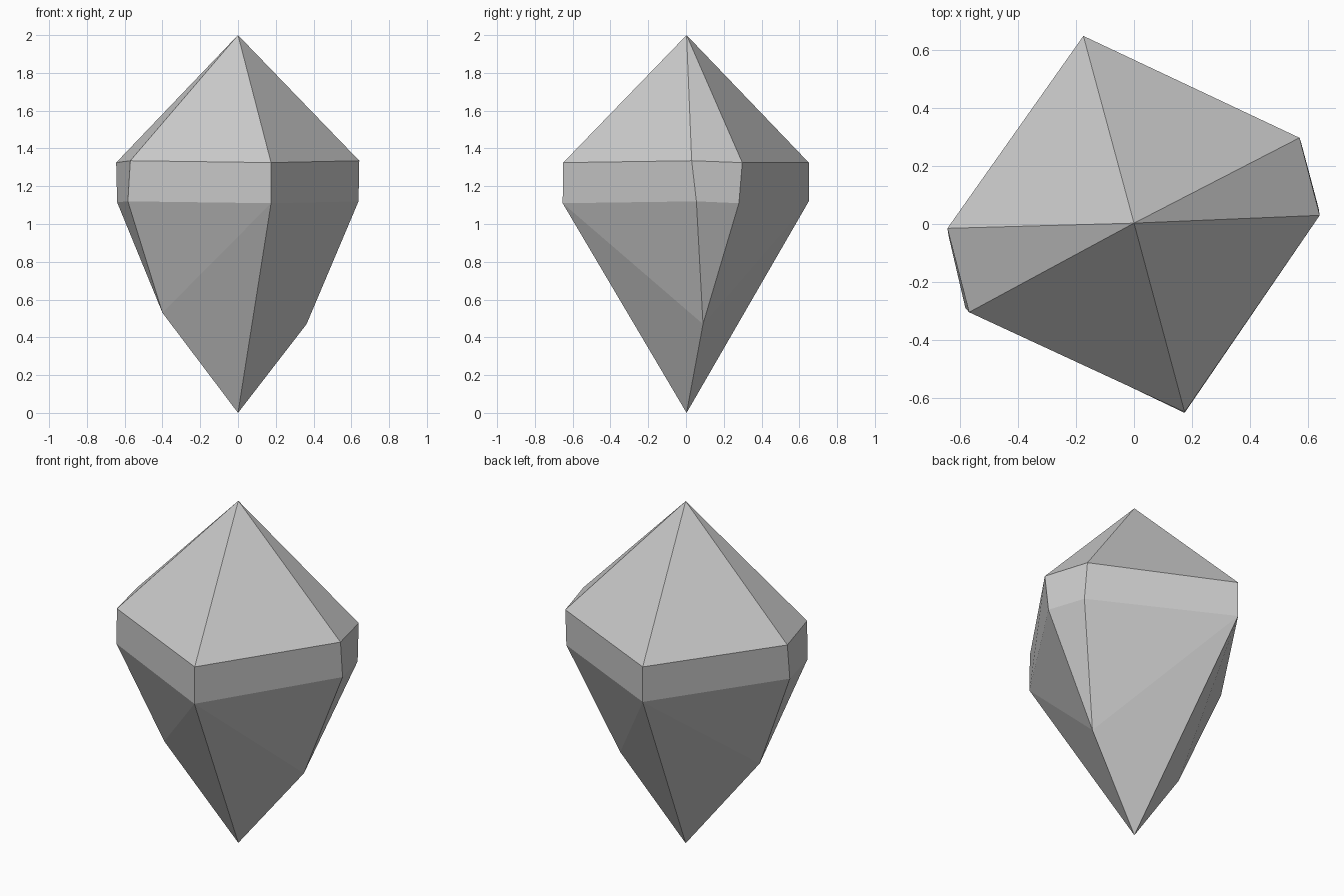
import bpy
import bmesh

cube = bpy.data.objects.get("Cube")
if cube:
    bpy.data.objects.remove(cube, do_unlink=True)

# Single stone colour
stone = bpy.data.materials.new("pale_grey_stone")
stone.use_nodes = True
colour = (0.6, 0.6, 0.6, 1)
stone.diffuse_color = colour
stone.node_tree.nodes["Principled BSDF"].inputs["Base Color"].default_value = colour

# Girdle outlines, counter-clockwise from the back corner
upper_outline = [(-.175, .65, 1.325), (-.645, -.015, 1.325), (-.57, -.305, 1.335),
                 (.175, -.65, 1.325), (.642, .03, 1.335), (.572, .298, 1.325)]
lower_outline = [(-.175, .65, 1.12), (-.64, -.045, 1.115), (-.583, -.29, 1.12),
                 (.175, -.653, 1.11), (.638, .055, 1.12), (.578, .28, 1.11)]

bm = bmesh.new()
upper = [bm.verts.new(p) for p in upper_outline]
lower = [bm.verts.new(p) for p in lower_outline]
apex = bm.verts.new((0, .003, 2))
tip = bm.verts.new((0, .003, 0))
right_keel = bm.verts.new((-.4, -.11, .53))
left_keel = bm.verts.new((.363, .09, .47))

# Crown facets and girdle band
for i in range(6):
    j = (i + 1) % 6
    bm.faces.new((upper[i], upper[j], apex))
    bm.faces.new((lower[i], lower[j], upper[j], upper[i]))

# Pavilion: each half gathers three girdle sides onto its keel point
for start, keel in ((0, right_keel), (3, left_keel)):
    a, b, c, d = (lower[(start + k) % 6] for k in range(4))
    for facet in ((a, b, keel), (b, c, keel), (c, d, keel),
                  (a, keel, tip), (keel, d, tip)):
        bm.faces.new(facet)

bmesh.ops.recalc_face_normals(bm, faces=bm.faces)
mesh = bpy.data.meshes.new("gemstone")
bm.to_mesh(mesh)
bm.free()
mesh.materials.append(stone)
gem = bpy.data.objects.new("gemstone", mesh)
bpy.context.collection.objects.link(gem)
